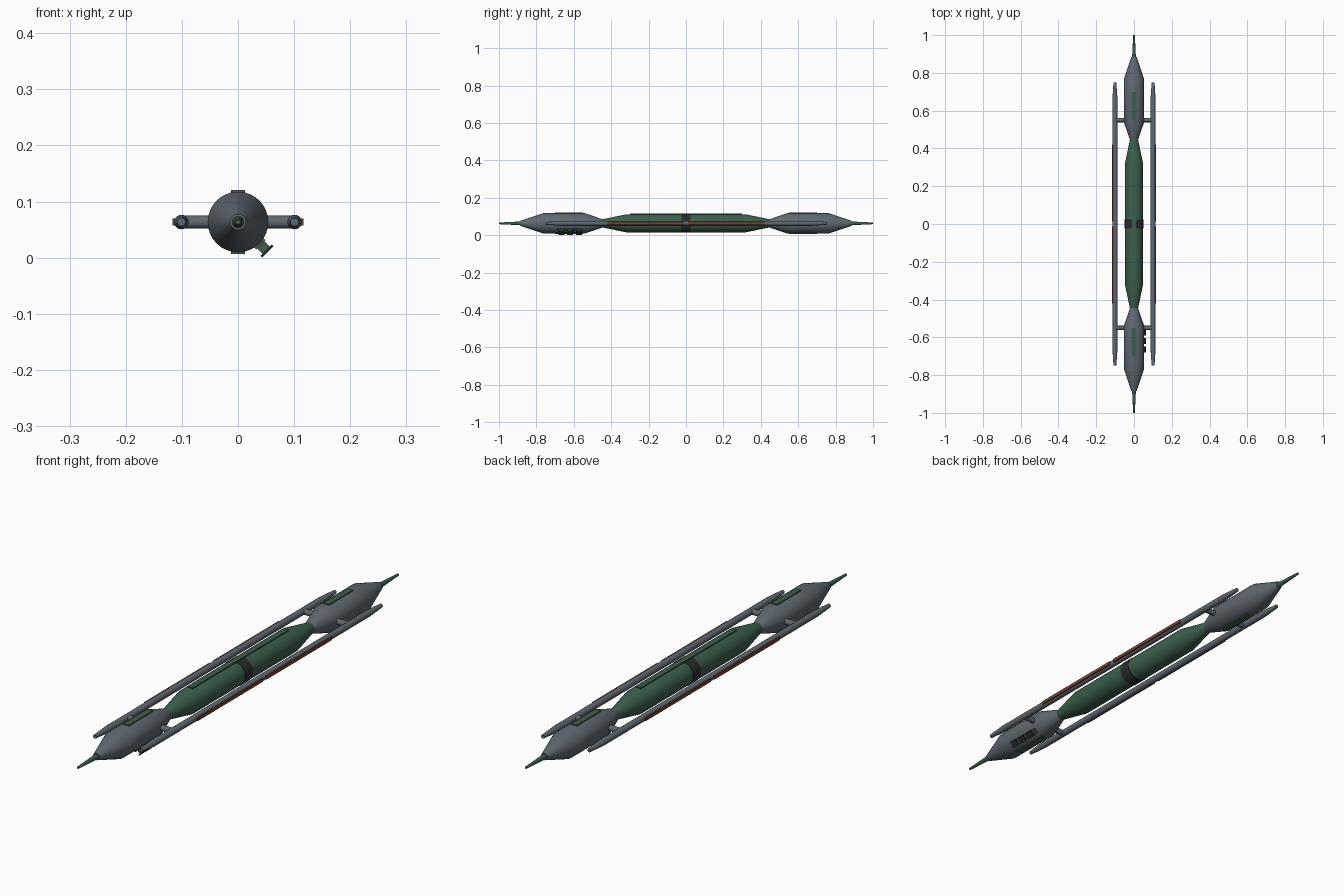
import bpy, bmesh, math
from mathutils import Matrix, Vector

if "Cube" in bpy.data.objects:
    bpy.data.objects.remove(bpy.data.objects["Cube"])

AXIS = 0.0635  # height of the long axis


def material(name, rgb):
    m = bpy.data.materials.new(name)
    m.diffuse_color = (*rgb, 1)
    m.use_nodes = True
    m.node_tree.nodes["Principled BSDF"].inputs["Base Color"].default_value = m.diffuse_color
    return m


GREY = material("slate_grey", (0.115, 0.14, 0.165))
GREEN = material("dark_green", (0.045, 0.115, 0.073))
BLACK = material("near_black", (0.022, 0.026, 0.027))
RED = material("rust_red", (0.19, 0.055, 0.04))


def finish(name, bm, mat, smooth=True):
    bmesh.ops.recalc_face_normals(bm, faces=bm.faces)
    me = bpy.data.meshes.new(name)
    bm.to_mesh(me)
    bm.free()
    ob = bpy.data.objects.new(name, me)
    bpy.context.collection.objects.link(ob)
    me.materials.append(mat)
    if smooth:
        bpy.ops.object.select_all(action='DESELECT')
        bpy.context.view_layer.objects.active = ob
        ob.select_set(True)
        bpy.ops.object.shade_smooth_by_angle(angle=math.radians(25))
    return ob


def lathe(name, profile, mat, sides=32, centre=(0, 0, AXIS), turn=0):
    """Rings of (distance, radius) along y, capped; turn rotates about z."""
    bm = bmesh.new()
    rot = Matrix.Rotation(turn, 3, 'Z')
    rings = []
    for d, r in profile:
        rings.append([bm.verts.new(rot @ Vector((r * math.cos(a), d, r * math.sin(a))) + Vector(centre))
                      for a in [2 * math.pi * i / sides for i in range(sides)]])
    for a, b in zip(rings, rings[1:]):
        for i in range(sides):
            j = (i + 1) % sides
            bm.faces.new((a[i], a[j], b[j], b[i]))
    bm.faces.new(rings[0])
    bm.faces.new(rings[-1])
    return finish(name, bm, mat)


def plate(name, y0, y1, r0, r1, half_width, mat, angle=90):
    """Box lying at a roll angle around the long axis, between two radii."""
    bm = bmesh.new()
    bmesh.ops.create_cube(bm, size=1)
    rot = Matrix.Rotation(-math.radians(angle), 3, 'Y')
    for v in bm.verts:
        p = Vector(((r0 + r1) / 2 + v.co.x * (r1 - r0),
                    (y0 + y1) / 2 + v.co.y * abs(y1 - y0), v.co.z * 2 * half_width))
        v.co = rot @ p + Vector((0, 0, AXIS))
    return finish(name, bm, mat, False)


# Central hull, its dark band and dorsal spine
lathe("central_hull", [(-0.45, 0.021), (-0.32, 0.048), (0.32, 0.048), (0.45, 0.021)], GREEN)
lathe("centre_band", [(-0.024, 0.0495), (0.024, 0.0495)], BLACK)
plate("dorsal_spine", -0.3, 0.3, 0.04, 0.0515, 0.011, GREEN)

for s, end in ((-1, "front"), (1, "rear")):
    # End pods with needle probes
    lathe(end + "_pod", [(s * y, r) for y, r in
                         ((0.44, 0.02), (0.54, 0.054), (0.765, 0.054), (0.885, 0.014))], GREY)
    lathe(end + "_probe", [(s * y, r) for y, r in
                           ((0.87, 0.0115), (0.905, 0.009), (1.0, 0.0045))], GREEN, 16)
    # Raised panels above and below each pod
    for angle, side in ((90, "upper"), (-90, "lower")):
        plate(f"{end}_{side}_panel", s * 0.55, s * 0.7, 0.045, 0.057, 0.0125, GREEN, angle)
    # Cross strut joining the rails to the pod
    lathe(end + "_strut", [(-0.1, 0.0115), (0.1, 0.0115)], GREY, 16,
          (0, s * 0.55, AXIS), math.pi / 2)

for s, side in ((-1, "left"), (1, "right")):
    # Long side rails with tapered ends
    lathe(side + "_rail", [(-0.75, 0.0075), (-0.67, 0.013), (0.67, 0.013), (0.75, 0.0075)],
          GREY, 16, (s * 0.101, 0, AXIS))
    # Rust strips on the outside of each rail
    for t, end in ((-1, "front"), (1, "rear")):
        plate(f"{side}_{end}_strip", t * 0.012, t * 0.42, 0.108, 0.117, 0.0065,
              RED, 0 if s > 0 else 180)

# Docking ports on the lower right of the front pod
plate("port_base", -0.69, -0.55, 0.045, 0.0575, 0.0115, GREEN, -45)
for i in range(3):
    y = -0.665 + i * 0.046
    plate(f"port_stem_{i + 1}", y - 0.012, y + 0.012, 0.05, 0.071, 0.009, GREEN, -45)
    plate(f"port_cap_{i + 1}", y - 0.016, y + 0.016, 0.071, 0.0755, 0.0140, BLACK, -45)
